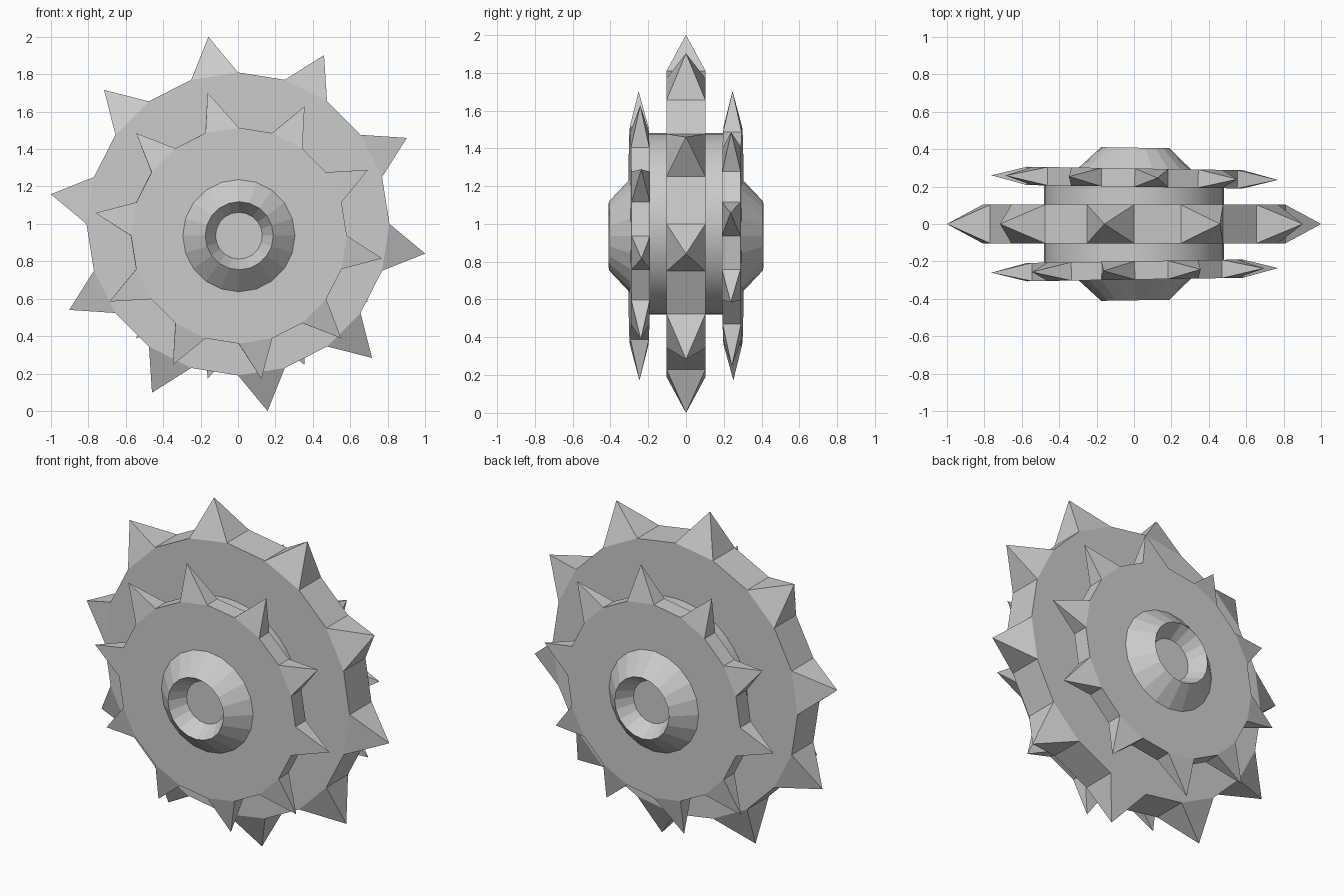
import bpy, bmesh
from math import cos, sin, radians, pi
from mathutils import Matrix

if "Cube" in bpy.data.objects:
    bpy.data.objects.remove(bpy.data.objects["Cube"])

SIDES = 20


def ring(bm, r, y, n=SIDES):
    # circle of vertices around the y axle
    return [bm.verts.new((r * cos(2 * pi * k / n), y, r * sin(2 * pi * k / n)))
            for k in range(n)]


def finish(bm, name, matrix):
    bmesh.ops.recalc_face_normals(bm, faces=bm.faces)
    bm.transform(matrix)
    mesh = bpy.data.meshes.new(name)
    bm.to_mesh(mesh)
    bm.free()
    obj = bpy.data.objects.new(name, mesh)
    bpy.context.collection.objects.link(obj)
    return obj


def spiked_disc(name, r, tip_r, y, half, matrix, bent=None):
    # 20-sided disc with a pyramid spike on every second rim face
    bm = bmesh.new()
    a, b = ring(bm, r, y - half), ring(bm, r, y + half)
    bm.faces.new(a)
    bm.faces.new(b)
    for k in range(SIDES):
        j = (k + 1) % SIDES
        quad = [a[k], a[j], b[j], b[k]]
        if k % 2 == 0:
            bm.faces.new(quad)
            continue
        ang, tr = radians(18 * k + 9), tip_r
        if bent and k == bent[0]:
            ang, tr = radians(bent[1]), bent[2]
        tip = bm.verts.new((tr * cos(ang), y, tr * sin(ang)))
        for i in range(4):
            bm.faces.new((quad[i], quad[(i + 1) % 4], tip))
    return finish(bm, name, matrix)


def lathe(name, profile, matrix, n=SIDES):
    # closed solid turned from (radius, y) points
    bm = bmesh.new()
    rings = [ring(bm, r, y, n) for r, y in profile]
    for p, q in zip(rings, rings[1:]):
        for k in range(n):
            j = (k + 1) % n
            bm.faces.new((p[k], p[j], q[j], q[k]))
    bm.faces.new(rings[0])
    bm.faces.new(rings[-1])
    return finish(bm, name, matrix)


# large centre wheel and its axle drum
centre = Matrix.Translation((0, 0, 1.0))
spiked_disc("main_wheel", 0.81, 1.013, 0, 0.103, centre)
drum = lathe("axle_drum", [(0.48, -0.23), (0.48, 0.23)], centre, 48)
bpy.context.view_layer.objects.active = drum
drum.select_set(True)
bpy.ops.object.shade_smooth_by_angle()

# small side wheels with dished hubs, slightly tilted; the back is the front turned over
tilt = Matrix.Rotation(0.016, 4, 'Z')
for side, turn in (("front", 0), ("back", pi)):
    m = Matrix.Translation((0, 0, 0.937)) @ Matrix.Rotation(turn, 4, 'X') @ tilt
    spiked_disc(side + "_wheel", 0.577, 0.776, -0.248, 0.049, m, (5, 102.3, 0.783))
    lathe(side + "_hub", [(0.30, -0.28), (0.30, -0.297), (0.182, -0.408),
                          (0.125, -0.312)], m)
